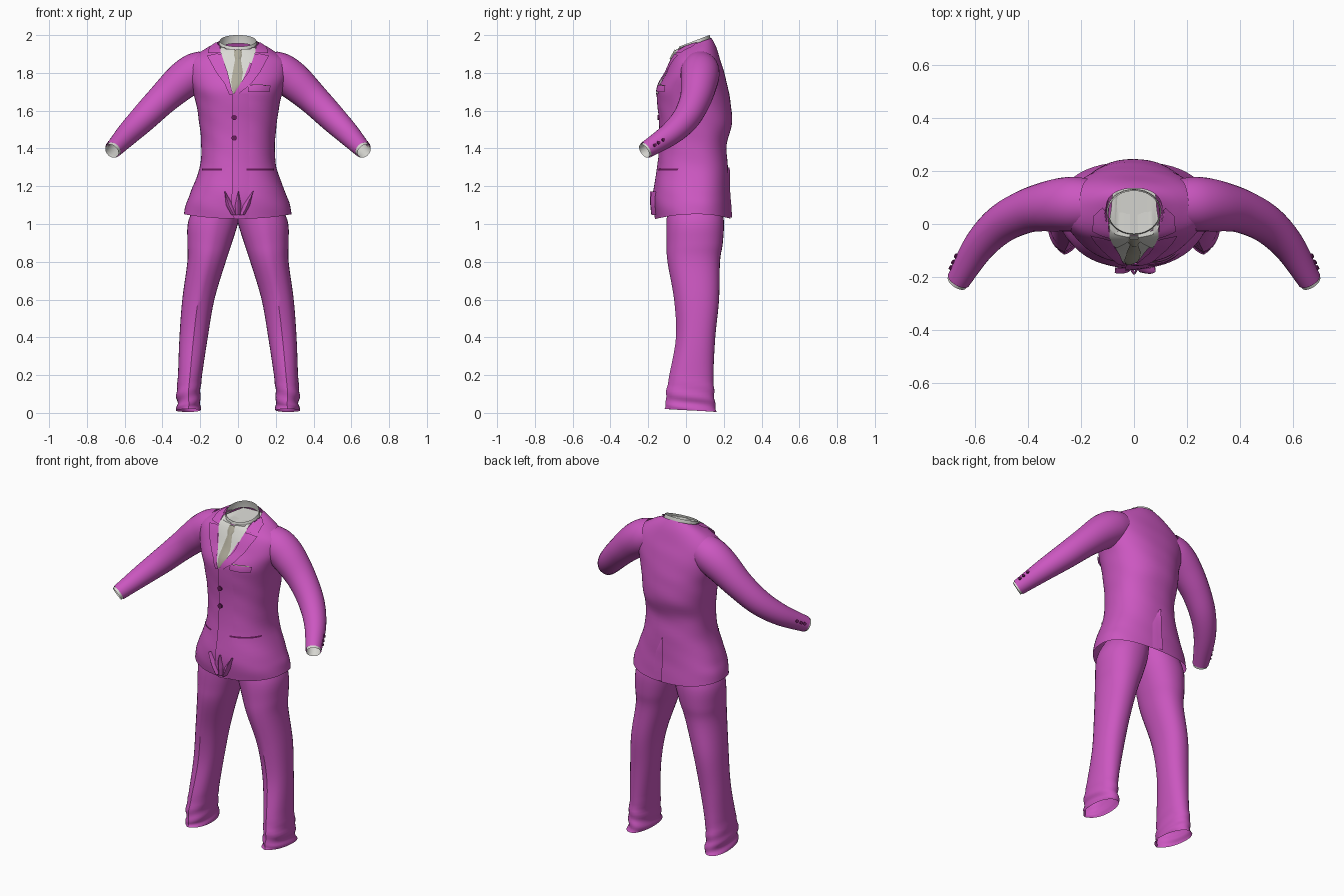
import bpy, math
from mathutils import Vector
from mathutils.bvhtree import BVHTree

if "Cube" in bpy.data.objects:
    bpy.data.objects.remove(bpy.data.objects["Cube"])


def material(name, rgb):
    m = bpy.data.materials.new(name)
    m.diffuse_color = (*rgb, 1)
    m.use_nodes = True
    m.node_tree.nodes["Principled BSDF"].inputs["Base Color"].default_value = m.diffuse_color
    return m


PURPLE = material("purple cloth", (0.60, 0.095, 0.53))
DARK = material("dark purple", (0.14, 0.012, 0.11))
WHITE = material("shirt white", (0.70, 0.70, 0.66))
BEIGE = material("tie beige", (0.42, 0.40, 0.32))


def make(name, verts, faces, mat):
    me = bpy.data.meshes.new(name)
    me.from_pydata(verts, [], faces)
    me.materials.append(mat)
    ob = bpy.data.objects.new(name, me)
    bpy.context.collection.objects.link(ob)
    bpy.context.view_layer.objects.active = ob
    bpy.ops.object.select_all(action='DESELECT')
    ob.select_set(True)
    bpy.ops.object.shade_smooth_by_angle(angle=math.radians(40))
    return ob


def spline(rows, steps):
    """Smooth interpolation through rows of numbers."""
    rows = [Vector(r) for r in rows]
    out = []
    for i in range(len(rows) - 1):
        p0, p1, p2, p3 = (rows[max(0, min(len(rows) - 1, i + k))] for k in (-1, 0, 1, 2))
        for s in range(steps):
            t = s / steps
            out.append(0.5 * (2 * p1 + (p2 - p0) * t + (2 * p0 - 5 * p1 + 4 * p2 - p3) * t * t
                              + (3 * p1 - p0 - 3 * p2 + p3) * t ** 3))
    return out + [rows[-1]]


def loft(name, rings, mat, flip=False):
    n = len(rings[0])
    verts = [p for r in rings for p in r]
    faces = []
    for i in range(len(rings) - 1):
        for j in range(n):
            k = (j + 1) % n
            f = (i * n + j, i * n + k, (i + 1) * n + k, (i + 1) * n + j)
            faces.append(f[::-1] if flip else f)
    make(name, verts, faces, mat)
    return BVHTree.FromPolygons(verts, faces)


def section(x0, x1, yf, yb, cy, n, power):
    """Superellipse cross-section, counter-clockwise from +x."""
    pts = []
    for j in range(n):
        a = 2 * math.pi * j / n
        c, s = math.cos(a), math.sin(a)
        x = (x0 + x1) / 2 + (x1 - x0) / 2 * math.copysign(abs(c) ** (2 / power), c)
        d = (yb - cy) if s > 0 else (cy - yf)
        pts.append((x, cy + d * math.copysign(abs(s) ** (2 / power), s), a))
    return pts


# Jacket body: height, half width, front y, back y, neckline tilt
BODY = [(1.04, .285, -.155, .235, 0), (1.10, .275, -.165, .23, 0), (1.17, .250, -.165, .225, 0),
        (1.30, .203, -.145, .222, 0), (1.42, .195, -.135, .215, 0), (1.53, .205, -.135, .243, 0),
        (1.64, .222, -.145, .236, 0), (1.72, .245, -.145, .222, 0), (1.80, .270, -.105, .203, 0),
        (1.865, .255, -.075, .183, 0), (1.92, .180, -.055, .16, .15), (1.955, .105, -.042, .135, .35)]
rings = []
for z, w, yf, yb, tilt in spline(BODY, 5):
    hem = max(0, 1 - (z - 1.04) / 0.1)
    ring = []
    for x, y, a in section(-w, w, yf, yb, 0.06, 64, 2.25):
        fold = 1 + 0.006 * math.sin(3 * a + 22 * z) * math.sin(31 * z + 2 * a)
        ring.append((x * fold, 0.06 + (y - 0.06) * fold,
                     z + tilt * (y - 0.05) + hem * 0.012 * math.cos(2 * a)))
    rings.append(ring)
body = loft("jacket_body", rings, PURPLE)


def on_body(x, z, off, side=-1):
    """Point on the jacket front (-1) or back (+1), lifted by off."""
    hit, nor, _, _ = body.ray_cast(Vector((x, side * 2, z)), Vector((0, -side, 0)))
    if hit is None:
        hit, nor, _, _ = body.find_nearest(Vector((x, 0.06 + side * 0.09, z)))
    if nor.y * side < 0:
        nor = -nor
    return hit + nor * off


def patch(name, rows, mat, off, off_right=None, side=-1, bulge=0, steps=5, cols=8):
    """Cloth plate over the body; rows are (height, left x, right x)."""
    fine = []
    for (z0, a0, b0), (z1, a1, b1) in zip(rows, rows[1:]):
        for s in range(steps):
            t = s / steps
            fine.append((z0 + (z1 - z0) * t, a0 + (a1 - a0) * t, b0 + (b1 - b0) * t))
    fine.append(rows[-1])
    end = off if off_right is None else off_right
    verts, faces = [], []
    for z, a, b in fine:
        for j in range(cols + 1):
            u = j / cols
            lift = off + (end - off) * u + bulge * math.sin(math.pi * u)
            verts.append(on_body(a + (b - a) * u, z, lift, side))
    m = cols + 1
    for i in range(len(fine) - 1):
        for j in range(cols):
            f = (i * m + j, (i + 1) * m + j, (i + 1) * m + j + 1, i * m + j + 1)
            faces.append(f if side < 0 else f[::-1])
    make(name, verts, faces, mat)


# Shirt front and tie inside the V opening
patch("shirt_front", [(1.935, -.095, .095), (1.85, -.075, .062), (1.76, -.05, .025),
                      (1.685, -.03, -.022)], WHITE, .003)
patch("tie_blade", [(1.875, -.014, .014), (1.80, -.028, .026), (1.75, -.036, .018),
                    (1.685, -.026, -.022)], BEIGE, .006, bulge=.003)
patch("tie_knot", [(1.915, -.022, .022), (1.89, -.022, .022), (1.868, -.013, .013)],
      BEIGE, .008, bulge=.006)

# Shirt collar band and collar points
rings = []
for z, g in ((1.925, .004), (1.95, .002), (1.972, -.003)):
    rings.append([(x, y, z + 0.38 * (y - 0.05))
                  for x, y, a in section(-.1 - g, .1 + g, -.04 - g, .128 + g, .045, 40, 2)])
loft("collar_band", rings, WHITE)
for s, tag in ((-1, "right"), (1, "left")):
    def rows(data):
        return [(z, *sorted((s * a, s * b))) for z, a, b in data]
    patch(tag + "_collar_point", rows([(1.935, .012, .09), (1.90, .018, .09), (1.87, .042, .08),
                                       (1.845, .064, .070)]), WHITE, .009)
    # Upper collar and notched lapel
    patch(tag + "_upper_collar", rows([(1.955, .095, .115), (1.93, .094, .15),
                                       (1.90, .086, .155)]), PURPLE, .008)
    low = .025 if s < 0 else -.022
    patch(tag + "_lapel", rows([(1.895, .085, .115), (1.885, .083, .16), (1.80, .055, .115),
                                (1.74, .04 if s < 0 else .012, .07),
                                (1.685, low, low + .02)]), PURPLE, .011)

# Overlapping front edge, welt pockets and breast pocket
patch("front_overlap", [(1.69, -.028, .06), (1.50, -.03, .06), (1.25, -.03, .06),
                        (1.06, -.035, .06), (1.022, -.015, .05)], PURPLE, .009, .0)
patch("right_pocket_line", [(1.293, -.188, -.085), (1.283, -.188, -.085)], DARK, .003)
patch("left_pocket_line", [(1.293, .045, .188), (1.283, .045, .188)], DARK, .003)
patch("pocket_cloth", [(1.735, .065, .15), (1.725, .06, .155)], BEIGE, .006, bulge=.006)
patch("breast_pocket", [(1.731, .05, .165), (1.70, .052, .16)], PURPLE, .012, bulge=.006)
# Gathered folds at the front hem and the back vent
for i, (x, lean) in enumerate(((-.045, -.025), (.0, .0), (.045, .03))):
    patch(f"hem_fold_{i}", [(1.17, x + lean, x + lean + .004), (1.10, x - .018, x + .018),
                            (1.05, x * .5 - .014, x * .5 + .014)], PURPLE, .002, bulge=.022)
patch("back_vent", [(1.30, -.002, .004), (1.2, -.004, .05), (1.035, -.006, .06)],
      PURPLE, .010, .0, side=1)


def button(name, pos, normal, r):
    bpy.ops.mesh.primitive_cylinder_add(vertices=14, radius=r, depth=.012, location=pos,
                                        rotation=normal.to_track_quat('Z', 'Y').to_euler())
    ob = bpy.context.object
    ob.name = name
    ob.data.materials.append(DARK)


for i, z in enumerate((1.565, 1.455)):
    button(f"front_button_{i}", on_body(-.02, z, .010), Vector((0, -1, 0)), .014)


def tube(name, rows, mat, n=28):
    """Round tube along (x, y, z, radius) rows."""
    pts = [Vector(r[:3]) for r in rows]
    rings = []
    for i, p in enumerate(pts):
        t = (pts[min(i + 1, len(pts) - 1)] - pts[max(i - 1, 0)]).normalized()
        u = t.cross(Vector((0, 1, 0.3))).normalized()
        v = t.cross(u)
        rings.append([p + (u * math.cos(2 * math.pi * j / n) + v * math.sin(2 * math.pi * j / n))
                      * rows[i][3] for j in range(n)])
    return loft(name, rings, mat)


# Sleeves, shirt cuffs and cuff buttons
ARM = [(.17, .075, 1.825, .095), (.23, .075, 1.80, .103), (.30, .07, 1.752, .098),
       (.40, .05, 1.66, .083), (.50, .0, 1.56, .073), (.585, -.085, 1.475, .061),
       (.662, -.212, 1.392, .045)]
# Trouser legs: height, inner x, outer x, front y, back y
LEG = [(1.14, -.02, .20, -.08, .18), (1.02, -.004, .262, -.095, .20), (.90, .032, .268, -.095, .195),
       (.80, .065, .268, -.09, .18), (.60, .125, .295, -.055, .175), (.40, .16, .310, -.045, .155),
       (.20, .19, .318, -.08, .145), (.10, .20, .326, -.098, .15), (.05, .198, .322, -.098, .152),
       (.005, .20, .325, -.11, .165)]
for s, tag in ((-1, "right"), (1, "left")):
    path = [(s * x, y, z, r) for x, y, z, r in spline(ARM, 6)]
    sleeve = tube(tag + "_sleeve", path, PURPLE)
    tube(tag + "_shirt_cuff", [(x, y, z, r - .005) for x, y, z, r in path[-5:]]
         + [(s * .668, -.221, 1.386, .040)], WHITE)
    for i in range(3):
        x, y, z, r = path[-2 - i]
        d = Vector((s * .8, .45, .25)).normalized()
        hit = sleeve.find_nearest(Vector((x, y, z)) + d * .1)[0]
        button(f"{tag}_cuff_button_{i}", hit, d, .009)
    rings = []
    for z, xi, xo, yf, yb in spline(LEG, 5):
        ring = []
        for x, y, a in section(xi, xo, yf, yb, (yf + yb) / 2, 32, 2.2):
            crease = .008 * math.exp(-((a - 1.5 * math.pi) / .2) ** 2)
            rumple = .005 * math.sin(90 * z + 2 * a) * max(0, 1 - z / .22)
            ring.append((s * (x + rumple * math.cos(a)), y - crease + rumple * math.sin(a),
                         z + max(0, .05 - z) * .35 * (1 - math.sin(a)) / 2))
        rings.append(ring)
    loft(tag + "_trouser_leg", rings, PURPLE, flip=s > 0)
